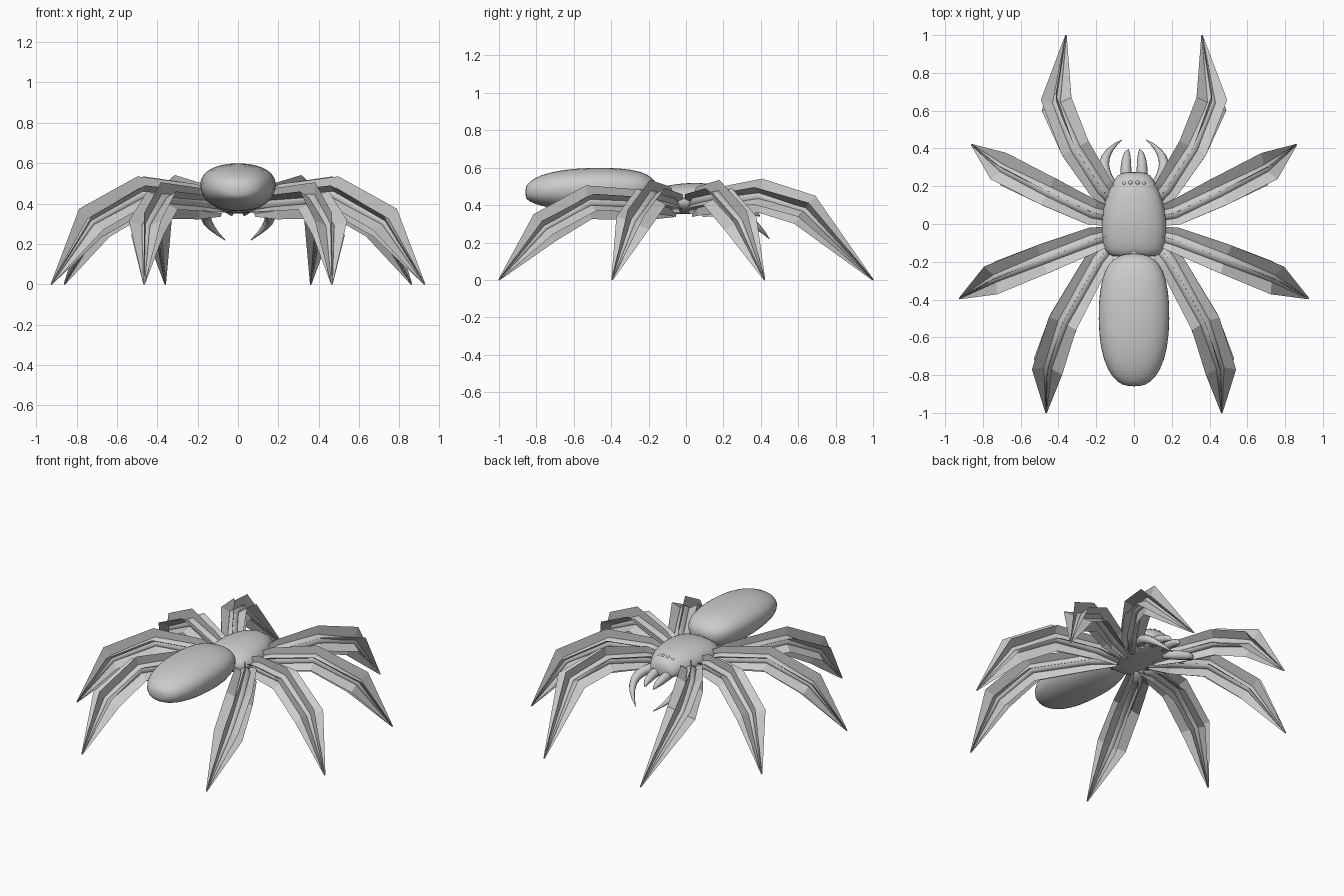
import bpy, bmesh
from math import sin, cos, pi, radians
from mathutils import Vector

if "Cube" in bpy.data.objects:
    bpy.data.objects.remove(bpy.data.objects["Cube"])


def make(name, verts, faces, smooth=True):
    me = bpy.data.meshes.new(name)
    me.from_pydata([tuple(v) for v in verts], [], faces)
    ob = bpy.data.objects.new(name, me)
    bpy.context.collection.objects.link(ob)
    if smooth:
        bm = bmesh.new()
        bm.from_mesh(me)
        bmesh.ops.recalc_face_normals(bm, faces=bm.faces)
        bm.to_mesh(me)
        bm.free()
        me.polygons.foreach_set("use_smooth", [True] * len(me.polygons))
    return ob


def skin(name, rings):
    """Closed skin over equal-sized rings of points."""
    n = len(rings[0])
    faces = [(r * n + i, r * n + (i + 1) % n, (r + 1) * n + (i + 1) % n, (r + 1) * n + i)
             for r in range(len(rings) - 1) for i in range(n)]
    faces += [tuple(range(n)), tuple((len(rings) - 1) * n + i for i in range(n))]
    return make(name, [p for r in rings for p in r], faces)


def body(name, sections, n=20, power=0.9):
    """Sections: y, half width, middle z, height above, depth below."""
    rings = []
    for y, w, z, up, down in sections:
        ring = []
        for i in range(n):
            c, s = cos(2 * pi * i / n), sin(2 * pi * i / n)
            c = abs(c) ** power * (1 if c > 0 else -1)
            s = abs(s) ** power * (1 if s > 0 else -1)
            ring.append((w * c, y, z + s * (up if s > 0 else down)))
        rings.append(ring)
    ob = skin(name, rings)
    mod = ob.modifiers.new("round", 'SUBSURF')
    mod.levels = mod.render_levels = 1
    return ob


def frames(pts):
    """Side and up directions along a path."""
    out = []
    for i in range(len(pts)):
        t = (pts[min(i + 1, len(pts) - 1)] - pts[max(i - 1, 0)]).normalized()
        s = t.cross(Vector((0, 0, 1))).normalized()
        out.append((s, s.cross(t)))
    return out


def tube(name, pts, radii, n=8):
    pts = [Vector(p) for p in pts]
    return skin(name, [[p + (s * cos(2 * pi * i / n) + u * sin(2 * pi * i / n)) * r for i in range(n)]
                       for p, r, (s, u) in zip(pts, radii, frames(pts))])


def fins(name, pts, widths):
    """Three crossed flat sheets along a path."""
    pts = [Vector(p) for p in pts]
    verts, faces = [], []
    for a in (radians(30), radians(90), radians(150)):
        b = len(verts)
        for p, w, (s, u) in zip(pts, widths, frames(pts)):
            d = (s * cos(a) + u * sin(a)) * w
            verts += [p + d, p, p - d]
        for k in range(len(pts) - 1):
            for j in (0, 1):
                q = b + 3 * k + j
                faces.append((q, q + 1, q + 4, q + 3))
    return make(name, verts, faces, False)


def bezier(a, b, c, n):
    a, b, c = Vector(a), Vector(b), Vector(c)
    return [a * (1 - t) ** 2 + b * 2 * t * (1 - t) + c * t * t for t in [i / n for i in range(n + 1)]]


# Abdomen
body("abdomen", [
    (-0.86, 0.035, 0.468, 0.03, 0.03), (-0.84, 0.09, 0.47, 0.055, 0.05),
    (-0.78, 0.14, 0.478, 0.085, 0.085), (-0.66, 0.182, 0.49, 0.102, 0.115),
    (-0.50, 0.192, 0.495, 0.107, 0.135), (-0.36, 0.187, 0.495, 0.105, 0.135),
    (-0.24, 0.158, 0.495, 0.088, 0.11), (-0.18, 0.11, 0.49, 0.06, 0.07),
    (-0.155, 0.04, 0.485, 0.025, 0.03)])

# Head and thorax
body("cephalothorax", [
    (-0.175, 0.09, 0.42, 0.035, 0.03), (-0.165, 0.145, 0.42, 0.065, 0.05),
    (-0.10, 0.17, 0.42, 0.088, 0.065), (0.0, 0.175, 0.42, 0.1, 0.07),
    (0.08, 0.165, 0.42, 0.1, 0.07), (0.16, 0.145, 0.415, 0.098, 0.06),
    (0.22, 0.112, 0.41, 0.088, 0.05), (0.26, 0.09, 0.405, 0.065, 0.04),
    (0.275, 0.05, 0.40, 0.035, 0.03)])
tube("waist", [(0, -0.22, 0.46), (0, -0.12, 0.43)], [0.05, 0.05])

# Leg paths on the right side: root, near root, two knees, tip
legs = {
    "front_leg": [(0.08, 0.08, 0.38), (0.175, 0.19, 0.42), (0.31, 0.40, 0.45), (0.41, 0.635, 0.375), (0.36, 1.0, 0.0)],
    "front_middle_leg": [(0.08, 0.03, 0.38), (0.22, 0.06, 0.42), (0.45, 0.17, 0.445), (0.69, 0.29, 0.305), (0.86, 0.42, 0.0)],
    "rear_middle_leg": [(0.08, -0.05, 0.38), (0.22, -0.085, 0.42), (0.48, -0.185, 0.445), (0.73, -0.285, 0.305), (0.925, -0.395, 0.0)],
    "rear_leg": [(0.08, -0.06, 0.38), (0.19, -0.19, 0.40), (0.375, -0.52, 0.415), (0.455, -0.755, 0.28), (0.465, -1.0, 0.0)],
}
for side, sx in (("right", 1), ("left", -1)):
    for name, path in legs.items():
        pts = [(sx * x, y, z) for x, y, z in path]
        tube(f"{side}_{name}", pts, [0.03, 0.036, 0.034, 0.026, 0.003])
        fins(f"{side}_{name}_fins", pts, [0.045, 0.078, 0.092, 0.094, 0.004])

    # Curved feelers
    tube(f"{side}_feeler", bezier((sx * 0.09, 0.17, 0.38), (sx * 0.24, 0.33, 0.36), (sx * 0.065, 0.445, 0.22), 8),
         [0.026, 0.03, 0.031, 0.03, 0.027, 0.023, 0.017, 0.01, 0.002])
    # Jaws
    tube(f"{side}_jaw", bezier((sx * 0.042, 0.22, 0.39), (sx * 0.046, 0.36, 0.38), (sx * 0.03, 0.395, 0.34), 6),
         [0.03, 0.03, 0.028, 0.025, 0.02, 0.013, 0.002])
    # Eyes
    for k, (x, y, z) in enumerate([(0.018, 0.218, 0.488), (0.05, 0.214, 0.48), (0.08, 0.203, 0.467)]):
        bpy.ops.mesh.primitive_uv_sphere_add(segments=10, ring_count=6, radius=0.012, location=(sx * x, y, z))
        bpy.context.object.name = f"{side}_eye_{k + 1}"
        bpy.ops.object.shade_smooth()
